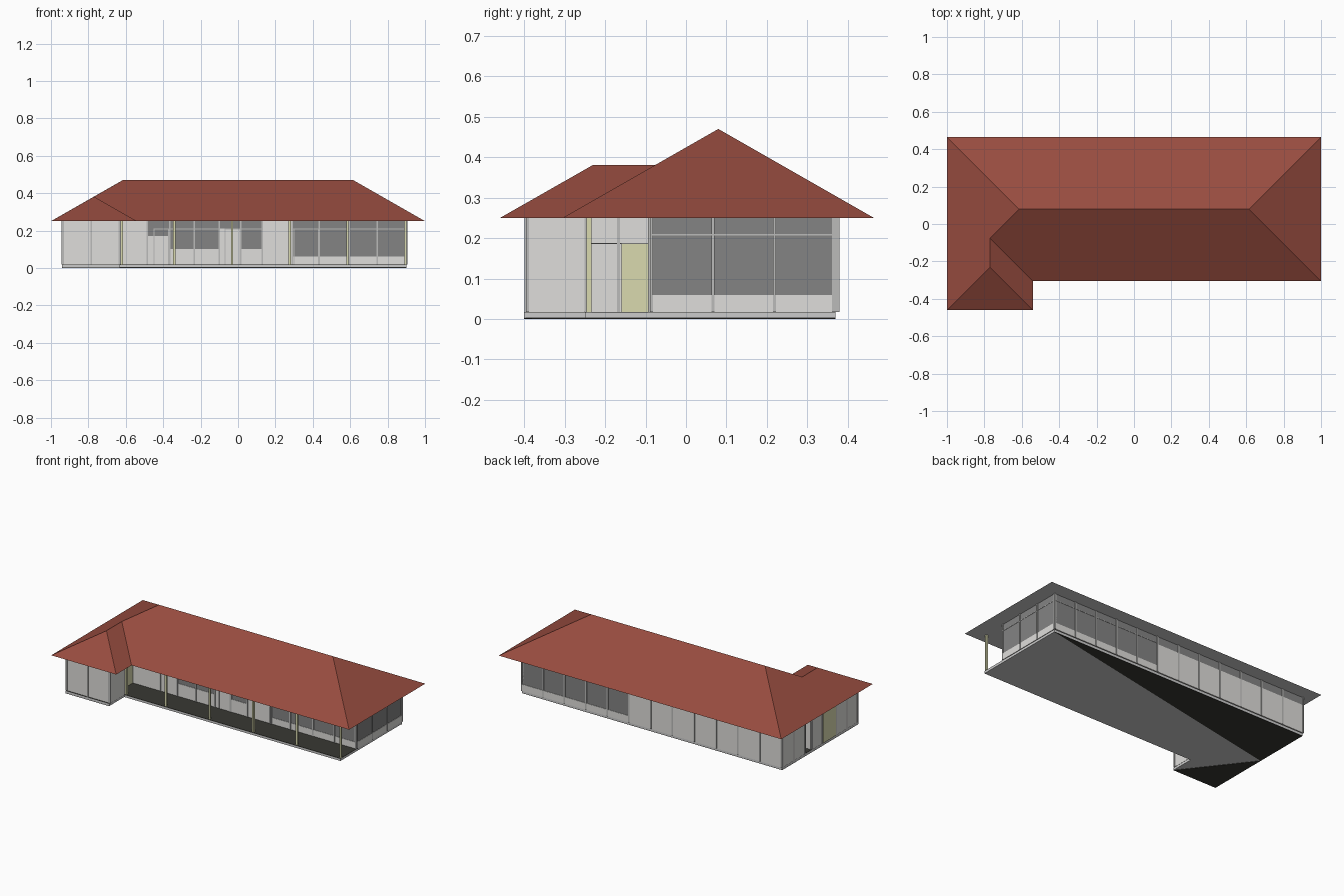
import bpy, bmesh

if "Cube" in bpy.data.objects:
    bpy.data.objects.remove(bpy.data.objects["Cube"])

def mat(name, r, g, b):
    m = bpy.data.materials.new(name)
    m.diffuse_color = (r, g, b, 1)
    m.use_nodes = True
    m.node_tree.nodes["Principled BSDF"].inputs["Base Color"].default_value = m.diffuse_color
    return m

RED = mat("red roof tile", 0.31, 0.072, 0.05)
WALL = mat("pale wall", 0.74, 0.73, 0.71)
GLASS = mat("grey glass", 0.23, 0.23, 0.23)
OLIVE = mat("olive timber", 0.70, 0.70, 0.43)
GREY = mat("light concrete", 0.60, 0.60, 0.60)
DARK = mat("dark floor", 0.04, 0.04, 0.033)
FRAME = mat("frame grey", 0.50, 0.50, 0.49)

def finish(name, bm, mats):
    bmesh.ops.recalc_face_normals(bm, faces=bm.faces)
    me = bpy.data.meshes.new(name)
    bm.to_mesh(me)
    bm.free()
    for m in mats:
        me.materials.append(m)
    ob = bpy.data.objects.new(name, me)
    bpy.context.collection.objects.link(ob)
    return ob

def box(name, x, y, z, m):
    bm = bmesh.new()
    bmesh.ops.create_cube(bm, size=1)
    for v in bm.verts:
        for i, (a, b) in enumerate((x, y, z)):
            v.co[i] = a if v.co[i] < 0 else b
    return finish(name, bm, [m])

def plate(name, pts, z0, z1, m):
    bm = bmesh.new()
    f = bm.faces.new([bm.verts.new((x, y, z0)) for x, y in pts])
    r = bmesh.ops.extrude_face_region(bm, geom=[f])
    for v in r["geom"]:
        if isinstance(v, bmesh.types.BMVert):
            v.co.z = z1
    return finish(name, bm, [m])

Z0, Z1, T = 0.018, 0.25, 0.006

def seg(name, axis, at, a, b, z0, z1, m, t=T):
    """Upright panel from a to b along an axis, centred on the other coordinate."""
    across = (at - t, at + t)
    if axis == "x":
        box(name, (a, b), across, (z0, z1), m)
    else:
        box(name, across, (a, b), (z0, z1), m)

def bays(name, axis, at, edges, sills, tops=None):
    """Row of bays: solid wall up to the sill, glass above, mullions between."""
    for i, (a, b) in enumerate(zip(edges, edges[1:])):
        s = sills[i] if isinstance(sills, (list, tuple)) else sills
        seg(name + "_wall", axis, at, a, b, Z0, s, WALL)
        if s < Z1:
            seg(name + "_glass", axis, at, a, b, s, Z1, GLASS, 0.004)
            if s < 0.15:
                seg(name + "_transom", axis, at, a, b, 0.206, 0.210, FRAME)
    for e in edges:
        seg(name + "_mullion", axis, at, e - 0.004, e + 0.004, Z0, Z1, FRAME, 0.009)

# Hipped roof with a smaller hipped wing at front left, flat soffit beneath
bm = bmesh.new()
P = [bm.verts.new(c) for c in (
    (-1, -.46, .25), (-.54, -.46, .25), (-.54, -.305, .25), (1, -.305, .25),
    (1, .465, .25), (-1, .465, .25), (-.77, -.23, .381), (-.77, -.075, .381),
    (-.615, .08, .47), (.615, .08, .47))]
for ids in ((0, 1, 6), (1, 2, 7, 6), (2, 3, 9, 8, 7), (3, 4, 9), (4, 5, 8, 9),
            (5, 0, 6, 7, 8), (0, 5, 4, 3, 2, 1)):
    bm.faces.new([P[i] for i in ids])
bm.normal_update()
for f in bm.faces:
    if all(v.co.z < 0.26 for v in f.verts):
        f.material_index = 1
finish("roof", bm, [RED, GREY])

# Base slab, dark floor covering, and dark uncovered areas underneath
L = [(-.94, -.40), (-.63, -.40), (-.63, -.25), (.90, -.25), (.90, .37), (-.94, .37)]
plate("base_slab", L, 0.002, 0.016, GREY)
plate("floor_covering", L, 0.016, Z0, DARK)
plate("underside_back", [(.90, .37), (-.94, .37), (-.94, 0)], 0, 0.002, DARK)
plate("underside_wing", [(-.94, 0), (-.94, -.40), (-.63, -.40)], 0, 0.002, DARK)

# Right wall: three large windows
bays("right", "y", 0.897, [-.085, .067, .219, .37], 0.06)

# Back wall: five windows on the right, seven solid bays with a glass strip on top
bays("back", "x", 0.37, [0.9 - 0.152 * i for i in range(5, -1, -1)], 0.06)
bays("back_solid", "x", 0.37, [-.94 + 0.1543 * i for i in range(8)], 0.20)

# Front wall behind the veranda
bays("front", "x", -0.085,
     [-.69, -.485, -.365, -.235, -.10, .015, .13, .29, .435, .595, .745, .897],
     [Z1, .17, .10, .10, .21, .10, Z1, .06, .06, .06, .06])
for a, b in ((-.45, -.37), (-.07, .01), (.30, .43)):
    for e in (a, b):
        seg("door_jamb", "x", -.085, e - .003, e + .003, Z0, .21, FRAME, .009)
    seg("door_head", "x", -.085, a, b, .206, .212, FRAME, .009)

# Front left wing: solid walls
bays("wing_front", "x", -.39, [-.935, -.785, -.635], Z1)
bays("wing_right", "y", -.635, [-.392, -.247], Z1)
seg("wing_return", "x", -.25, -.69, -.63, Z0, Z1, WALL)
bays("entry_wall", "y", -.69, [-.245, -.167, -.088], Z1)
seg("entry_door", "y", -.684, -.16, -.094, Z0, .185, OLIVE, .004)
seg("entry_door_head", "y", -.684, -.24, -.094, .185, .188, FRAME, .004)

# Left wall with a small recess and an olive side door
bays("left_back", "y", -.935, [.14, .255, .37], Z1)
bays("left_front", "y", -.935, [-.39, -.28, -.17, -.035, .07], Z1)
seg("side_door", "y", -.942, -.166, -.039, Z0, Z1, OLIVE, .003)
seg("recess_back", "y", -.86, .07, .14, Z0, Z1, WALL)
for y in (.07, .14):
    seg("recess_side", "x", y, -.935, -.86, Z0, Z1, WALL)

# Veranda posts
for i in range(6):
    x = 0.895 - 0.309 * i
    if i == 5:
        x = -.622
    box("veranda_post", (x - .006, x + .006), (-.246, -.234), (Z0, Z1), OLIVE)
